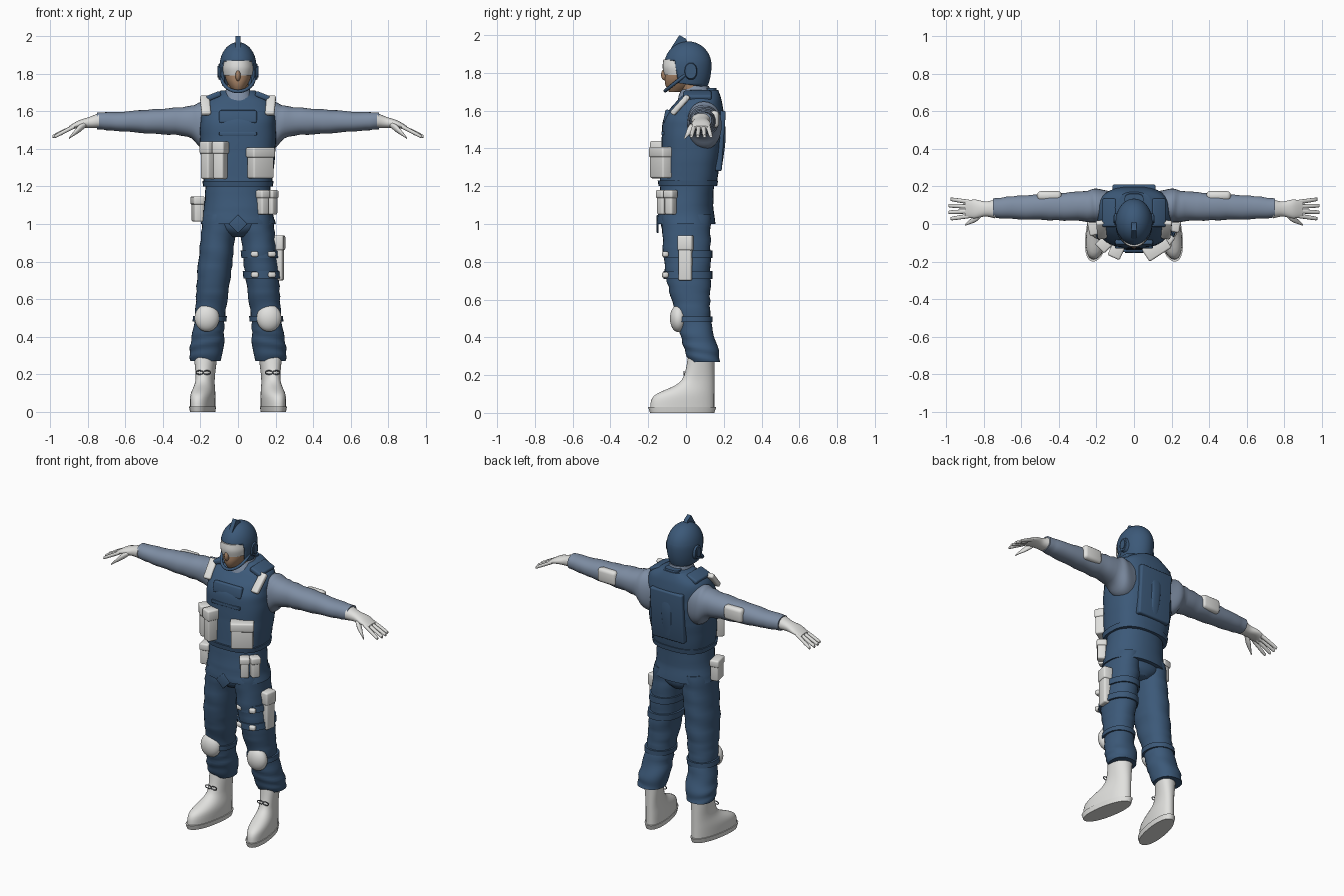
import bpy, bmesh, math
from math import sin, cos, radians
from mathutils import Vector, Matrix

cube = bpy.data.objects.get("Cube")
if cube:
    bpy.data.objects.remove(cube, do_unlink=True)


def material(name, *rgb):
    mat = bpy.data.materials.new(name)
    mat.use_nodes = True
    mat.diffuse_color = (*rgb, 1)
    mat.node_tree.nodes["Principled BSDF"].inputs["Base Color"].default_value = (*rgb, 1)
    return mat


NAVY = material("navy cloth", .045, .1, .19)
GREY = material("grey blue shirt", .21, .27, .37)
WHITE = material("off white gear", .75, .75, .73)
SKIN = material("skin", .37, .22, .13)
LIPS = material("lips", .24, .11, .07)
LACE = material("lace grey", .12, .13, .15)


def place(name, data, mat, mirror):
    data.materials.append(mat)
    ob = bpy.data.objects.new(name, data)
    bpy.context.collection.objects.link(ob)
    if mirror:
        ob.modifiers.new("Mirror", 'MIRROR').use_mirror_merge = False
    return ob


def finish(bm, name, mat, mirror=False):
    bmesh.ops.recalc_face_normals(bm, faces=bm.faces)
    mesh = bpy.data.meshes.new(name)
    bm.to_mesh(mesh)
    bm.free()
    mesh.shade_smooth()
    mesh.set_sharp_from_angle(angle=radians(50))
    return place(name, mesh, mat, mirror)


def spline(before, start, end, after, t):
    """Smooth blend from the start ring to the end ring."""
    return [0.5 * (2 * b + (c - a) * t + (2 * a - 5 * b + 4 * c - d) * t ** 2
                   + (3 * b - a - 3 * c + d) * t ** 3)
            for a, b, c, d in zip(before, start, end, after)]


def superellipse(value, power):
    return math.copysign(abs(value) ** (2 / power), value)


def loft(name, mat, rings, axis='z', at=0, lean=0, skew=0, power=2.2, fold=0,
         mirror=False, steps=5, segments=32):
    """Rings along z hold (z, y, half width, half depth) with x = at + lean * z.
    Rings along x hold (x, z, half depth, half height) with y = at + lean * x."""
    rows = []
    last = len(rings) - 1
    for i in range(last):
        before, after = rings[max(i - 1, 0)], rings[min(i + 2, last)]
        rows += [spline(before, rings[i], rings[i + 1], after, k / steps) for k in range(steps)]
    rows.append(rings[-1])
    bm = bmesh.new()
    loops = []
    for along, centre, wide, deep in rows:
        loop = []
        for k in range(segments):
            angle = math.tau * k / segments
            crease = 1 + fold * sin(75 * along + 2 * sin(angle + 20 * along))
            u = at + lean * along + wide * crease * superellipse(cos(angle), power)
            v = centre + deep * crease * superellipse(sin(angle), power)
            loop.append(bm.verts.new((u + skew * v, v, along) if axis == 'z' else (along, u, v)))
        loops.append(loop)
    for low, high in zip(loops, loops[1:]):
        for k in range(segments):
            bm.faces.new((low[k - 1], low[k], high[k], high[k - 1]))
    bm.faces.new(loops[0])
    bm.faces.new(loops[-1])
    return finish(bm, name, mat, mirror)


def box(name, mat, centre, size, rot=(0, 0, 0), bevel=.01, mirror=False):
    bm = bmesh.new()
    bmesh.ops.create_cube(bm, size=1, matrix=Matrix.Diagonal((*size, 1)))
    bmesh.ops.bevel(bm, geom=bm.edges[:], offset=bevel, segments=3, profile=0.5, affect='EDGES')
    turn = Matrix.Identity(4)
    for axis, degrees in zip("XYZ", rot):
        turn = Matrix.Rotation(radians(degrees), 4, axis) @ turn
    bm.transform(Matrix.Translation(centre) @ turn)
    return finish(bm, name, mat, mirror)


def ball(name, mat, centre, radii, mirror=False):
    bm = bmesh.new()
    bmesh.ops.create_uvsphere(bm, u_segments=32, v_segments=16, radius=1,
                              matrix=Matrix.Translation(centre) @ Matrix.Diagonal((*radii, 1)))
    return finish(bm, name, mat, mirror)


def tube(name, mat, points, radius, mirror=False):
    curve = bpy.data.curves.new(name, 'CURVE')
    curve.dimensions = '3D'
    curve.bevel_depth = radius
    path = curve.splines.new('POLY')
    path.points.add(len(points) - 1)
    for point, position in zip(path.points, points):
        point.co = (*position, 1)
    return place(name, curve, mat, mirror)


def pouch(name, bearing, z, width, height, depth=.07):
    """Rounded pouch with a flap, set around the body at a bearing from the front."""
    angle = radians(bearing)
    x, y = .22 * sin(angle), .03 - .19 * cos(angle)
    box(name, WHITE, (x, y, z), (width, depth, height), (0, 0, bearing))
    box(name + "_flap", WHITE, (x, y, z + height / 3),
        (width + .01, depth + .01, height / 3), (0, 0, bearing))


# Trousers
leg = dict(at=.2, lean=-.1)
loft("trouser_legs", NAVY, [(.27, .1, .08, .08), (.34, .08, .09, .09), (.5, .04, .08, .09),
                            (.75, .01, .09, .12), (1.05, 0, .09, .13)],
     fold=.03, mirror=True, steps=10, **leg)
loft("trouser_seat", NAVY, [(.93, .01, .05, .09), (.98, 0, .15, .13), (1.1, 0, .18, .13)])
for z in (.73, .84):
    loft("thigh_strap", NAVY, [(z - .02, .01, .1, .13), (z + .02, .01, .1, .13)], steps=1, **leg)
    for x in (.09, .18):
        box("strap_buckle", WHITE, (x, -.11, z), (.04, .03, .03), (0, 0, 300 * (x - .12)))
loft("knee_straps", NAVY, [(.48, .04, .09, .1), (.51, .04, .09, .1)],
     mirror=True, steps=1, **leg)
ball("knee_pads", WHITE, (.165, -.04, .5), (.066, .045, .073), mirror=True)

# Boots, toes turned out, with scalloped soles and bows
loft("boots", WHITE, [(.02, -.02, .06, .17), (.09, -.01, .06, .16), (.15, .05, .05, .1),
                      (.2, .07, .05, .08), (.29, .08, .06, .07)],
     at=.185, skew=-.16, mirror=True)
loft("boot_soles", WHITE, [(0, -.02, .06, .17), (.03, -.02, .065, .18)],
     at=.185, skew=-.16, mirror=True, steps=1)
for side in (-1, 1):
    turns = [math.tau * k / 12 for k in range(13)]
    tube("boot_laces", LACE, [(.185 + side * .02 * (1 - cos(w)), -.01, .21 + .01 * sin(w))
                              for w in turns], .003, mirror=True)

# Tunic and vest
loft("tunic_skirt", NAVY, [(1, 0, .2, .155), (1.1, 0, .18, .145), (1.25, .01, .17, .14)], fold=.01)
box("tunic_front_point", NAVY, (0, -.15, 1), (.07, .01, .07), (0, 45, 0), .004)
loft("vest", NAVY, [(1.2, .01, .18, .15), (1.4, .03, .2, .16), (1.55, .04, .2, .16),
                    (1.65, .07, .18, .12), (1.71, .09, .09, .08)],
     power=2.6, fold=.005, steps=8)
loft("waist_band", NAVY, [(1.2, .01, .185, .155), (1.23, .01, .19, .16)], power=2.6, steps=1)
box("chest_flap", NAVY, (0, -.1, 1.57), (.2, .03, .07), (-10, 0, 0))
box("chest_webbing", NAVY, (0, -.12, 1.48), (.2, .02, .02), bevel=.004)
box("back_panel", NAVY, (0, .18, 1.44), (.23, .04, .32), (-4, 0, 0))
loft("spine_pad", NAVY, [(1.3, .17, .03, .02), (1.5, .18, .04, .03), (1.72, .13, .05, .03)], power=3)
box("shoulder_patches", WHITE, (.173, -.03, 1.63), (.05, .03, .13), (-42, 0, -6), mirror=True)
box("shoulder_straps", NAVY, (.13, .06, 1.68), (.08, .15, .03), (0, 22, 0), mirror=True)

# Shirt
loft("sleeves", GREY, [(.13, 1.52, .08, .12), (.2, 1.525, .09, .12), (.27, 1.545, .08, .08),
                       (.45, 1.545, .07, .065), (.65, 1.545, .06, .05), (.75, 1.55, .05, .045)],
     axis='x', at=.1, lean=-.02, fold=.03, mirror=True)
box("elbow_pads", WHITE, (.45, .15, 1.555), (.13, .05, .09), bevel=.02, mirror=True)
loft("collar", GREY, [(1.6, .05, .12, .11), (1.7, .05, .07, .08), (1.73, .06, .06, .06)], fold=.02)

# Gloves with fanned fingers
loft("glove_hands", WHITE, [(.74, 1.55, .05, .04), (.79, 1.54, .04, .03),
                            (.85, 1.53, .05, .02), (.9, 1.51, .04, .01)],
     axis='x', at=.08, mirror=True)
digit = dict(axis='x', mirror=True, steps=3, segments=12)
for fan in (-1.5, -.5, .5, 1.5):
    spread = .1 * fan
    reach = .99 - .01 * abs(fan)
    loft("glove_finger", WHITE, [(.87, 1.52, .012, .012), (reach - .01, 1.47, .01, .01),
                                 (reach, 1.465, .004, .004)],
         at=.08 + .024 * fan - .87 * spread, lean=spread, **digit)
loft("glove_thumb", WHITE, [(.8, 1.535, .01, .01), (.84, 1.51, .02, .02),
                            (.88, 1.475, .01, .01), (.9, 1.455, .004, .004)],
     at=.57, lean=-.64, **digit)

# Head
loft("neck", SKIN, [(1.6, .05, .06, .06), (1.78, .03, .055, .06)])
loft("face", SKIN, [(1.7, -.06, .02, .03), (1.74, -.03, .05, .08), (1.79, -.01, .07, .1),
                    (1.9, .01, .07, .1)])
ball("nose", SKIN, (0, -.112, 1.79), (.014, .02, .03))
ball("mouth", LIPS, (0, -.1, 1.75), (.024, .01, .006))
loft("goggles", WHITE, [(1.79, 0, .08, .115), (1.83, 0, .086, .124), (1.87, 0, .08, .12)])

# Helmet shell, longer below its middle and opened for the face
bm = bmesh.new()
bmesh.ops.create_uvsphere(bm, u_segments=48, v_segments=32, radius=1)
for v in bm.verts:
    tall = .2 if v.co.z < 0 else .127
    v.co = Vector((0, .01, 1.84)) + v.co * Vector((.098, .125, tall))
ear_cut, brow_cut, rim_cut = cuts = [(Vector(point), Vector(normal)) for point, normal in (
    ((0, -.05, 1.8), (0, 1, .15)), ((0, 0, 1.865), (0, 0, 1)), ((0, 0, 1.74), (0, .15, 1)))]
for point, normal in cuts:
    bmesh.ops.bisect_plane(bm, geom=bm.verts[:] + bm.edges[:] + bm.faces[:],
                           plane_co=point, plane_no=normal)


def behind(face, cut):
    return (face.calc_center_median() - cut[0]).dot(cut[1]) < 0


opening = [f for f in bm.faces
           if behind(f, rim_cut) or (behind(f, ear_cut) and behind(f, brow_cut))]
bmesh.ops.delete(bm, geom=opening, context='FACES')
helmet = finish(bm, "helmet", NAVY)
helmet.modifiers.new("Thickness", 'SOLIDIFY').thickness = .01

# Helmet fittings
loft("ear_cups", NAVY, [(.08, 1.81, .036, .05), (.105, 1.81, .03, .04)],
     axis='x', at=.025, mirror=True, steps=1)
loft("ear_cup_centres", NAVY, [(.1, 1.81, .02, .03), (.11, 1.81, .02, .03)],
     axis='x', at=.025, mirror=True, steps=1)
sweep = [radians(10 * k) for k in range(-9, 10)]
tube("chin_strap", NAVY, [(.088 * sin(w), -.01 - .1 * cos(w), 1.785 - .08 * cos(w))
                          for w in sweep], .009)
bm = bmesh.new()
outline = [bm.verts.new((-.013, y, z)) for y, z in
           ((-.08, 1.93), (-.035, 2), (0, 1.98), (.015, 1.95))]
side = bmesh.ops.extrude_face_region(bm, geom=[bm.faces.new(outline)])["geom"]
bmesh.ops.translate(bm, vec=(.026, 0, 0),
                    verts=[item for item in side if isinstance(item, bmesh.types.BMVert)])
finish(bm, "helmet_crest", NAVY)

# Pouches and holster
pouch("right_outer_chest_pouch", -45, 1.34, .06, .2)
pouch("right_inner_chest_pouch", -25, 1.34, .06, .2)
pouch("left_chest_pouch", 33, 1.325, .13, .165)
pouch("left_front_belt_pouch", 37, 1.115, .05, .13, .05)
pouch("left_side_belt_pouch", 54, 1.115, .05, .13, .05)
pouch("right_belt_pouch", -78, 1.08, .09, .135, .05)
pouch("left_thigh_holster", 80, .82, .07, .24, .05)
